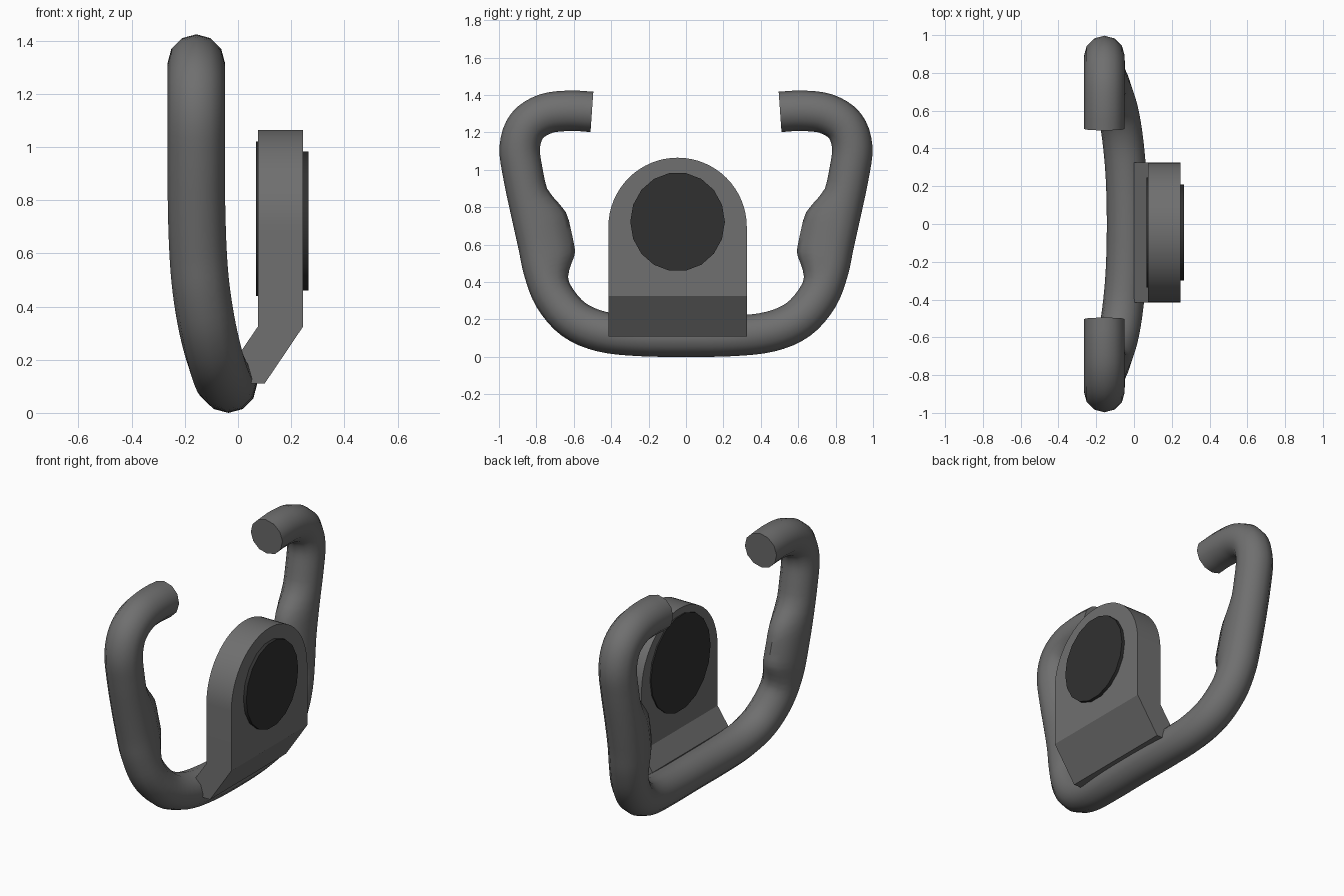
import bpy, bmesh, math
from mathutils import Vector

cube = bpy.data.objects.get("Cube")
if cube:
    bpy.data.objects.remove(cube, do_unlink=True)


def material(name, value):
    mat = bpy.data.materials.new(name)
    mat.use_nodes = True
    colour = (value, value, value, 1)
    mat.diffuse_color = colour
    mat.node_tree.nodes["Principled BSDF"].inputs["Base Color"].default_value = colour
    return mat


def finish(bm, name, mat, angle):
    bmesh.ops.recalc_face_normals(bm, faces=bm.faces)
    mesh = bpy.data.meshes.new(name)
    bm.to_mesh(mesh)
    bm.free()
    mesh.materials.append(mat)
    obj = bpy.data.objects.new(name, mesh)
    bpy.context.collection.objects.link(obj)
    bpy.ops.object.select_all(action='DESELECT')
    obj.select_set(True)
    bpy.context.view_layer.objects.active = obj
    bpy.ops.object.shade_smooth_by_angle(angle=math.radians(angle))
    return obj


def spline(points, steps):
    # Catmull-Rom curve through the points
    p = [2 * points[0] - points[1]] + points + [2 * points[-1] - points[-2]]
    out = []
    for i in range(1, len(p) - 2):
        a, b, c, d = p[i - 1:i + 3]
        for s in range(steps):
            t = s / steps
            out.append(0.5 * (2 * b + (c - a) * t + (2 * a - 5 * b + 4 * c - d) * t * t
                              + (3 * b - a - 3 * c + d) * t ** 3))
    return out + [points[-1]]


def ramp(a, b, v):
    t = min(max((v - a) / (b - a), 0), 1)
    return t * t * (3 - 2 * t)


grey = material("dark grey", 0.16)
black = material("near black", 0.03)

# Yoke handle: one bent tube, mirrored front to back, with inward grip swells
half = [(-0.157, 0.503, 1.31), (-0.157, 0.62, 1.316), (-0.157, 0.75, 1.3),
        (-0.157, 0.85, 1.235), (-0.157, 0.889, 1.12), (-0.157, 0.87, 0.97),
        (-0.156, 0.83, 0.78), (-0.15, 0.79, 0.6), (-0.138, 0.76, 0.46),
        (-0.115, 0.705, 0.32), (-0.085, 0.6, 0.2), (-0.06, 0.45, 0.135),
        (-0.042, 0.25, 0.112)]
path = [Vector(p) for p in half] + [Vector((-0.036, 0, 0.108))]
path += [Vector((x, -y, z)) for x, y, z in reversed(half)]
curve = spline(path, 4)
radius, sides = 0.108, 12
bm = bmesh.new()
rings = []
for i, c in enumerate(curve):
    tangent = (curve[min(i + 1, len(curve) - 1)] - curve[max(i - 1, 0)]).normalized()
    across = Vector((1, 0, 0))
    across = (across - tangent * across.dot(tangent)).normalized()
    inward = across.cross(tangent)
    if inward.dot(Vector((0, 0, 0.7)) - c) < 0:
        inward = -inward
    # the top arms keep the same winding as the rest of the tube
    inward = tangent.cross(across) if i == 0 else inward
    if rings and inward.dot(last) < 0:
        inward = -inward
    last = inward
    rings.append((c, across, inward))
# orient so that "inward" points up at the bottom of the loop
flip = 1 if rings[len(rings) // 2][2].z > 0 else -1
loops = []
for c, across, inward in rings:
    swell = 0.08 * ramp(0.36, 0.54, c.z) * (1 - ramp(0.7, 0.9, c.z))
    loop = []
    for k in range(sides):
        a = 2 * math.pi * k / sides
        side = math.sin(a)
        reach = radius * side + swell * max(side, 0)
        loop.append(bm.verts.new(c + across * radius * math.cos(a) + inward * flip * reach))
    loops.append(loop)
for a, b in zip(loops, loops[1:]):
    for k in range(sides):
        n = (k + 1) % sides
        bm.faces.new((a[k], a[n], b[n], b[k]))
bm.faces.new(loops[0])
bm.faces.new(loops[-1])
finish(bm, "yoke_handle", grey, 50)

# Hub bracket: arched plate whose foot slants down into the handle
mid_y, half_w, arch_z, bend_z = -0.045, 0.37, 0.695, 0.325
back_x, front_x = 0.075, 0.245
bm = bmesh.new()
outline = [(mid_y - half_w, bend_z), (mid_y + half_w, bend_z)]
for k in range(33):
    a = math.pi * k / 32
    outline.append((mid_y + half_w * math.cos(a), arch_z + half_w * math.sin(a)))
plate = bm.faces.new([bm.verts.new((back_x, y, z)) for y, z in outline])
ext = bmesh.ops.extrude_face_region(bm, geom=[plate], use_keep_orig=True)
for v in ext["geom"]:
    if isinstance(v, bmesh.types.BMVert):
        v.co.x = front_x
bm.normal_update()
bottom = next(f for f in bm.faces if all(abs(v.co.z - bend_z) < 1e-4 for v in f.verts))
for left_x, right_x, z in ((0.0, 0.171, 0.215), (0.052, 0.1, 0.11)):
    middle = bottom.calc_center_median().x
    bottom = bmesh.ops.extrude_discrete_faces(bm, faces=[bottom])["faces"][0]
    for v in bottom.verts:
        v.co.x = left_x if v.co.x < middle else right_x
        v.co.z = z
finish(bm, "hub_bracket", grey, 25)


# Round caps on both faces of the bracket
def disc(name, x0, x1, z, ry, rz):
    bm = bmesh.new()
    ring = [2 * math.pi * k / 18 for k in range(18)]
    ends = [[bm.verts.new((x, mid_y + ry * math.cos(a), z + rz * math.sin(a))) for a in ring]
            for x in (x0, x1)]
    for k in range(18):
        n = (k + 1) % 18
        bm.faces.new((ends[0][k], ends[0][n], ends[1][n], ends[1][k]))
    for end in ends:
        bm.faces.new(end)
    finish(bm, name, black, 30)


disc("outer_cap", 0.235, 0.265, 0.722, 0.253, 0.265)
disc("inner_cap", 0.067, 0.085, 0.731, 0.29, 0.295)
